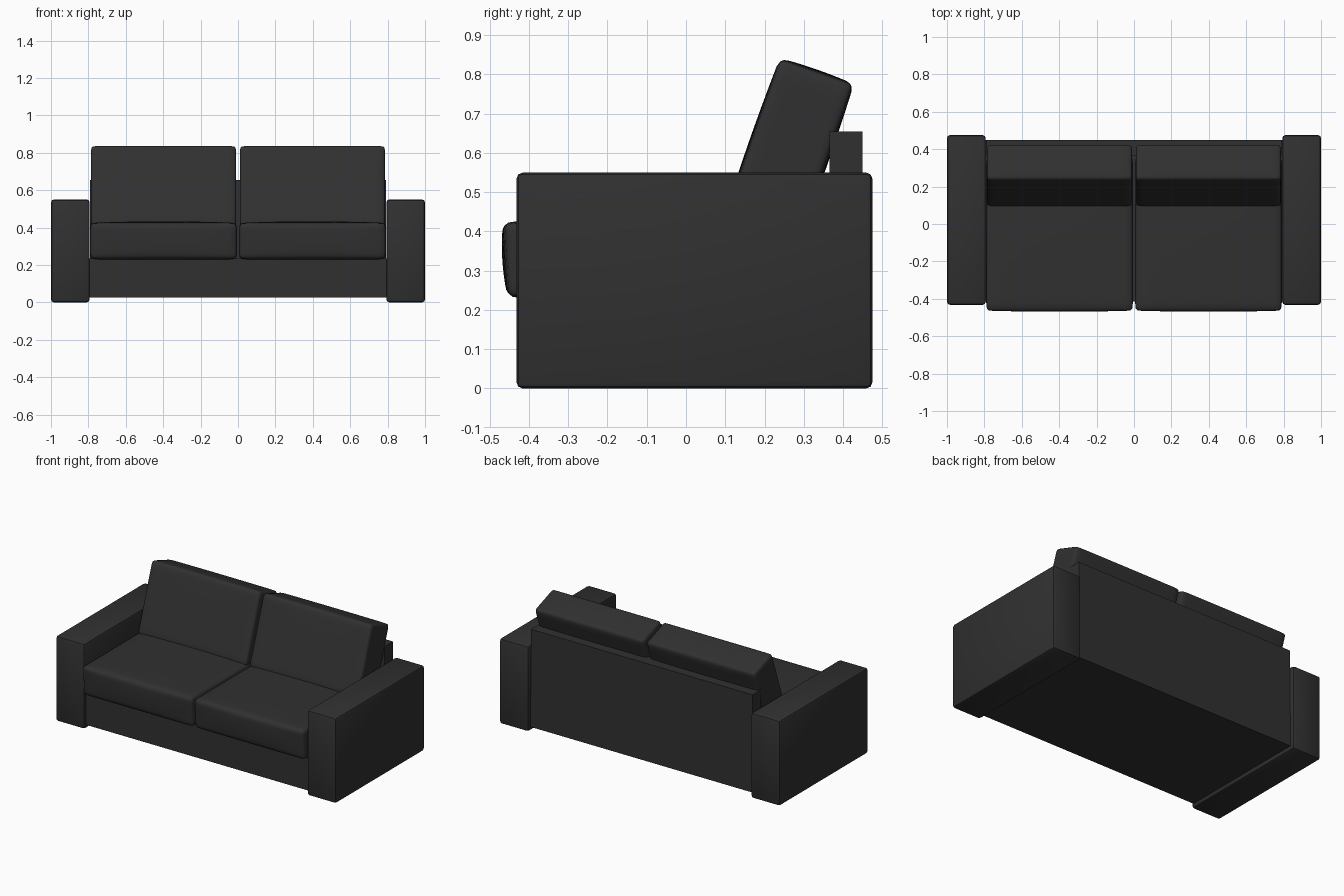
import bpy, bmesh, math
from mathutils import Vector

if "Cube" in bpy.data.objects:
    bpy.data.objects.remove(bpy.data.objects["Cube"])

mat = bpy.data.materials.new("charcoal fabric")
mat.diffuse_color = (0.03, 0.03, 0.03, 1)
mat.use_nodes = True
mat.node_tree.nodes["Principled BSDF"].inputs["Base Color"].default_value = mat.diffuse_color


def finish(name, bm):
    me = bpy.data.meshes.new(name)
    bm.to_mesh(me)
    bm.free()
    me.materials.append(mat)
    ob = bpy.data.objects.new(name, me)
    bpy.context.collection.objects.link(ob)
    return ob


def box(name, lo, hi, bevel=0.0):
    bm = bmesh.new()
    bmesh.ops.create_cube(bm, size=1)
    for v in bm.verts:
        v.co = Vector([lo[i] + (v.co[i] + 0.5) * (hi[i] - lo[i]) for i in range(3)])
    if bevel:
        bmesh.ops.bevel(bm, geom=bm.edges[:], offset=bevel, segments=2,
                        profile=0.5, affect='EDGES')
    return finish(name, bm)


def smooth(ob, angle):
    bpy.ops.object.select_all(action='DESELECT')
    ob.select_set(True)
    bpy.context.view_layer.objects.active = ob
    bpy.ops.object.shade_smooth_by_angle(angle=math.radians(angle))


def cushion(name, centre, size, r, puff, tilt=0.0, lean=0.0):
    """Rounded box with denser rows near its edges and softly puffed faces."""
    half = Vector(size) / 2
    bm = bmesh.new()
    bmesh.ops.create_cube(bm, size=2)
    bmesh.ops.subdivide_edges(bm, edges=bm.edges[:], cuts=13, use_grid_fill=True)
    for v in bm.verts:
        u = Vector([math.sin(c * math.pi / 2) for c in v.co])
        p = Vector([u[i] * half[i] for i in range(3)])
        core = Vector([max(-half[i] + r, min(half[i] - r, p[i])) for i in range(3)])
        p = core + (p - core).normalized() * r
        for i in (1, 2):
            j, k = [a for a in range(3) if a != i]
            p[i] += u[i] * puff * (1 - u[j] ** 2) * (1 - u[k] ** 2)
        if p.y < 0:
            p.y -= lean * p.z / half.z
        v.co = p
    ob = finish(name, bm)
    ob.location = centre
    ob.rotation_euler.x = tilt
    smooth(ob, 40)


# Frame
box("base", (-0.797, -0.415, 0.025), (0.797, 0.45, 0.235))
box("back_panel", (-0.79, 0.365, 0.025), (0.79, 0.45, 0.655))

# Arms and cushions, one of each per side
for side, s in (("left", -1), ("right", 1)):
    x = sorted((s * 0.793, s * 1.0))
    arm = box(side + "_arm", (x[0], -0.432, 0), (x[1], 0.475, 0.55), 0.016)
    smooth(arm, 30)
    cushion(side + "_seat_cushion", (s * 0.398, -0.05, 0.328),
            (0.784, 0.82, 0.195), 0.025, 0.008, lean=0.006)
    cushion(side + "_back_cushion", (s * 0.398, 0.259, 0.596),
            (0.776, 0.20, 0.45), 0.02, 0.004, tilt=math.radians(-19.3))
